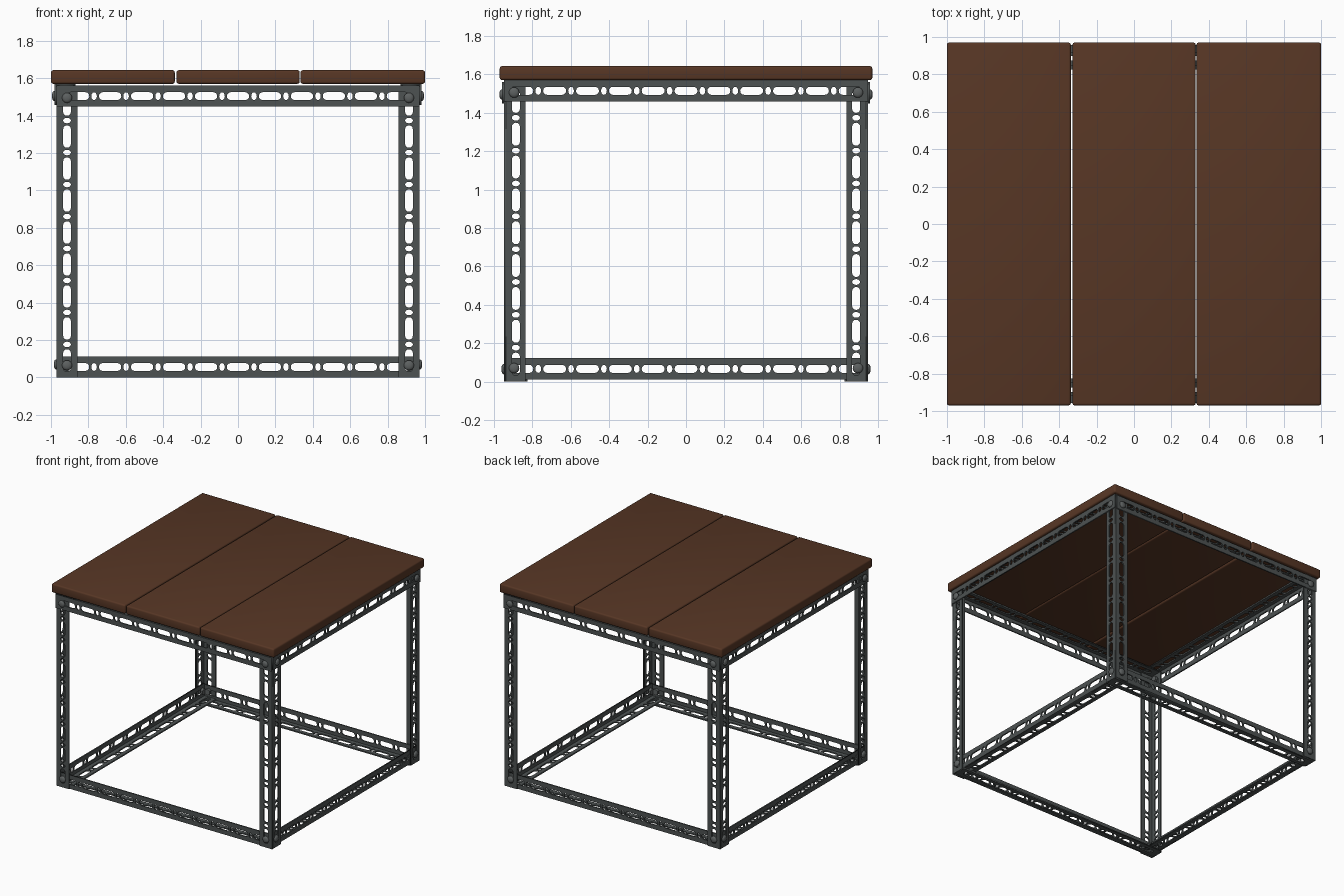
import bpy, bmesh, math
from mathutils import Vector, Matrix

if "Cube" in bpy.data.objects:
    bpy.data.objects.remove(bpy.data.objects["Cube"])

W, T, PITCH = 0.112, 0.01, 0.171      # flange width, thickness, slot spacing
X, Y, Z = Vector((1, 0, 0)), Vector((0, 1, 0)), Vector((0, 0, 1))


def material(name, rgb):
    m = bpy.data.materials.new(name)
    m.diffuse_color = (*rgb, 1)
    m.use_nodes = True
    m.node_tree.nodes["Principled BSDF"].inputs["Base Color"].default_value = m.diffuse_color
    return m


wood = material("dark_brown_wood", (0.095, 0.037, 0.018))
steel = material("dark_grey_steel", (0.075, 0.085, 0.085))
bolt_steel = material("bolt_grey", (0.11, 0.12, 0.12))


def add_object(name, bm, mat, smooth=False):
    me = bpy.data.meshes.new(name)
    bm.normal_update()
    bm.to_mesh(me)
    bm.free()
    me.materials.append(mat)
    ob = bpy.data.objects.new(name, me)
    bpy.context.collection.objects.link(ob)
    if smooth:
        bpy.ops.object.select_all(action='DESELECT')
        bpy.context.view_layer.objects.active = ob
        ob.select_set(True)
        bpy.ops.object.shade_smooth_by_angle(angle=math.radians(40))
    return ob


def stadium(cx, length, width, n=7):
    """Outline of a round-ended slot."""
    r, h = width / 2, (length - width) / 2
    pts = []
    for side in (1, -1):
        for i in range(n):
            a = -math.pi / 2 + math.pi * i / (n - 1)
            pts.append((cx + side * (h + r * math.cos(a)), side * r * math.sin(a)))
    return pts


def oval(cx, n=12):
    return [(cx + 0.015 * math.cos(2 * math.pi * i / n),
             0.021 * math.sin(2 * math.pi * i / n)) for i in range(n)]


def flange(bm, length, width, phase, centre, u, v):
    """Perforated strip: length along u, width along v."""
    cu = bpy.data.curves.new("strip", 'CURVE')
    cu.dimensions, cu.fill_mode, cu.extrude = '2D', 'BOTH', T / 2
    l, w = length / 2, width / 2
    loops = [[(-l, -w), (l, -w), (l, w), (-l, w)]]
    for k in range(-8, 9):
        c = phase + k * PITCH
        if abs(c) + 0.065 < l:
            loops.append(stadium(c, 0.12, 0.042))
        if abs(c + PITCH / 2) + 0.04 < l:
            loops.append(oval(c + PITCH / 2))
    for pts in loops:
        sp = cu.splines.new('POLY')
        sp.points.add(len(pts) - 1)
        for p, (x, y) in zip(sp.points, pts):
            p.co = (x, y, 0, 1)
        sp.use_cyclic_u = True
    tmp = bpy.data.objects.new("strip", cu)
    bpy.context.collection.objects.link(tmp)
    dg = bpy.context.evaluated_depsgraph_get()
    me = bpy.data.meshes.new_from_object(tmp.evaluated_get(dg))
    m = Matrix((u, v, u.cross(v))).transposed().to_4x4()
    m.translation = centre
    me.transform(m)
    bm.from_mesh(me)
    bpy.data.objects.remove(tmp)
    bpy.data.curves.remove(cu)
    bpy.data.meshes.remove(me)


def angle_bar(name, length, corner, u, a, b, phase=0.0):
    """Slotted L-section with flanges toward a and b from its outer corner line."""
    bm = bmesh.new()
    corner = Vector(corner)
    flange(bm, length, W, phase, corner + a * W / 2 + b * T / 2, u, a)
    flange(bm, length, W - T, phase, corner + b * (W + T) / 2 + a * T / 2, u, b)
    add_object(name, bm, steel)


def bolt(name, pos, out, grip):
    """Domed head on the face at pos, hexagonal nut behind it."""
    bm = bmesh.new()
    profile = [(0.027, -0.002), (0.027, 0.004), (0.022, 0.010), (0.012, 0.014)]
    n, rings = 16, []
    for r, z in profile:
        rings.append([bm.verts.new((r * math.cos(2 * math.pi * i / n),
                                    r * math.sin(2 * math.pi * i / n), z)) for i in range(n)])
    for lo, hi in zip(rings, rings[1:]):
        for i in range(n):
            bm.faces.new((lo[i], lo[(i + 1) % n], hi[(i + 1) % n], hi[i]))
    bm.faces.new(rings[-1])
    bm.faces.new(rings[0][::-1])
    bmesh.ops.create_cone(bm, cap_ends=True, segments=6, radius1=0.026, radius2=0.026,
                          depth=0.02, matrix=Matrix.Translation((0, 0, -grip - 0.01)))
    m = out.to_track_quat('Z', 'Y').to_matrix().to_4x4()
    m.translation = pos
    bmesh.ops.transform(bm, matrix=m, verts=bm.verts)
    add_object(name, bm, bolt_steel, smooth=True)


# Table top planks
for name, x0, x1 in (("plank_left", -1, -0.338), ("plank_middle", -0.329, 0.330),
                     ("plank_right", 0.334, 1)):
    bm = bmesh.new()
    bmesh.ops.create_cube(bm, size=1)
    bmesh.ops.scale(bm, vec=(x1 - x0, 1.94, 0.073), verts=bm.verts)
    bmesh.ops.translate(bm, vec=((x0 + x1) / 2, 0, 1.6065), verts=bm.verts)
    bmesh.ops.bevel(bm, geom=bm.edges[:], offset=0.012, segments=3, profile=0.5,
                    affect='EDGES')
    add_object(name, bm, wood, smooth=True)

# Legs, set at the four corners
for sx in (-1, 1):
    for sy in (-1, 1):
        tag = ("left" if sx < 0 else "right") + ("_front" if sy < 0 else "_back")
        angle_bar("leg_" + tag, 1.55, (sx * 0.97, sy * 0.947, 0.775), Z,
                  X * -sx, Y * -sy, phase=0.262 + 3 * PITCH - 0.775)
        # Bolts through each leg into the rails
        for level, zf, zs, proud in (("lower", 0.065, 0.07, 0), ("upper", 1.495, 1.505, T)):
            bolt(f"bolt_{level}_{tag}_a", (sx * 0.914, sy * (0.947 + proud), zf), Y * sy, 2 * T)
            bolt(f"bolt_{level}_{tag}_b", (sx * (0.97 + proud), sy * 0.895, zs), X * sx, 2 * T)

# Rails: upper ones outside the legs, lower ones inside
for s in (-1, 1):
    fb = "front" if s < 0 else "back"
    lr = "left" if s < 0 else "right"
    angle_bar("upper_rail_" + fb, 1.94, (0, s * 0.957, 1.56), X, -Z, Y * -s)
    angle_bar("upper_rail_" + lr, 1.894, (s * 0.98, 0, 1.57), Y, -Z, X * -s)
    angle_bar("lower_rail_" + fb, 1.92, (0, s * 0.937, 0), X, Z, Y * -s)
    angle_bar("lower_rail_" + lr, 1.854, (s * 0.96, 0, 0.01), Y, Z, X * -s)
